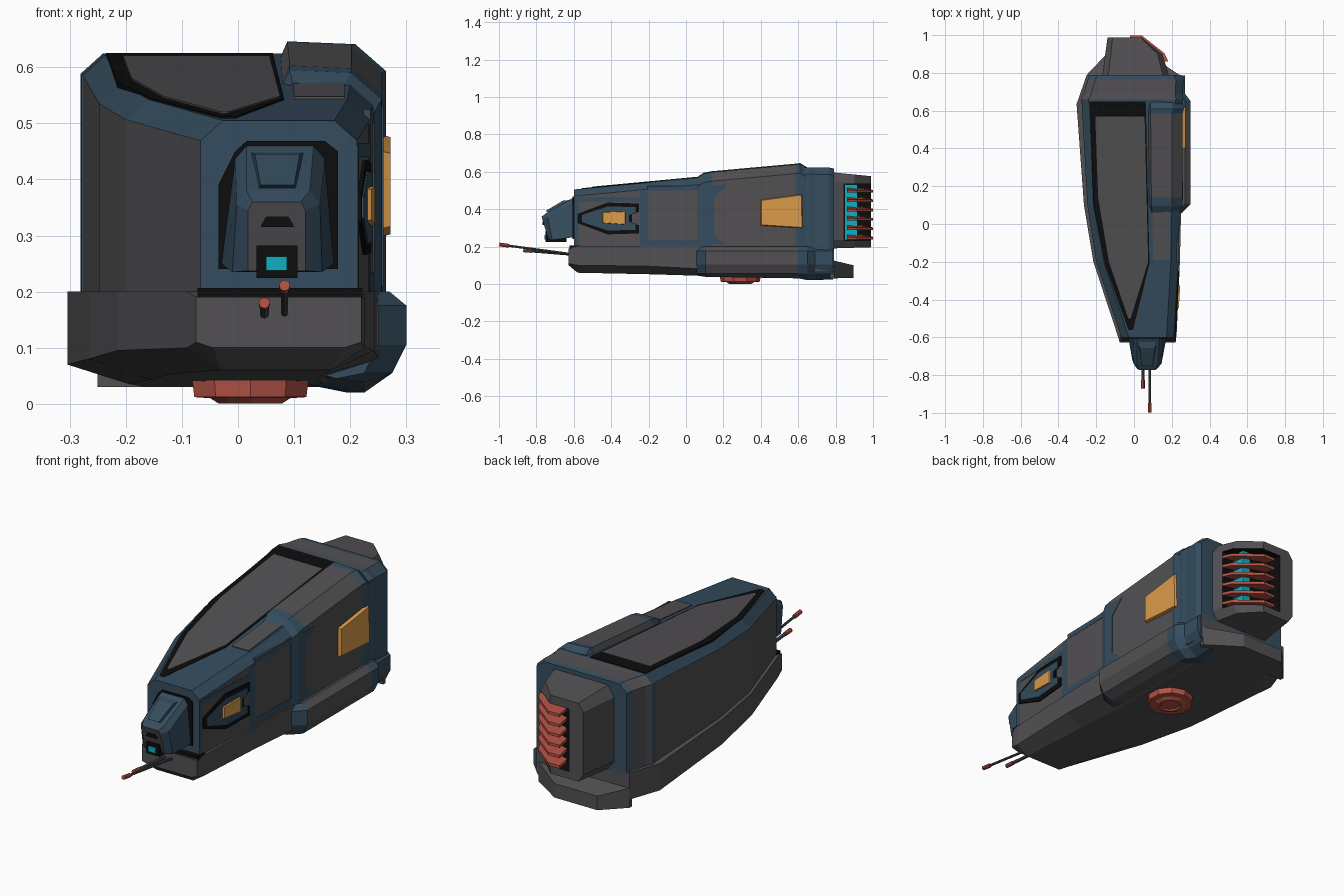
import bpy, bmesh, math
from mathutils import Vector

if "Cube" in bpy.data.objects:
    bpy.data.objects.remove(bpy.data.objects["Cube"])

# Flat colours; every object carries the same slots
COLS = [("gunmetal_grey", (.085, .081, .086)), ("steel_blue", (.035, .073, .112)),
        ("black", (.004, .004, .004)), ("red", (.46, .085, .06)),
        ("amber", (.70, .33, .07)), ("cyan", (.005, .43, .54))]
GREY, BLUE, BLACK, RED, AMBER, CYAN = range(6)
MATS = []
for n, c in COLS:
    m = bpy.data.materials.new(n)
    m.diffuse_color = (*c, 1)
    m.use_nodes = True
    m.node_tree.nodes["Principled BSDF"].inputs["Base Color"].default_value = m.diffuse_color
    MATS.append(m)


def finish(name, bm, colour):
    """colour is a slot number or a rule (centre, normal) -> slot"""
    bmesh.ops.recalc_face_normals(bm, faces=bm.faces)
    for f in bm.faces:
        f.material_index = colour(f.calc_center_median(), f.normal) if callable(colour) else colour
    me = bpy.data.meshes.new(name)
    bm.to_mesh(me)
    bm.free()
    for m in MATS:
        me.materials.append(m)
    ob = bpy.data.objects.new(name, me)
    bpy.context.collection.objects.link(ob)
    return ob


def loft(name, sections, colour):
    bm = bmesh.new()
    rings = [[bm.verts.new(p) for p in s] for s in sections]
    n = len(rings[0])
    for a, b in zip(rings, rings[1:]):
        for i in range(n):
            j = (i + 1) % n
            bm.faces.new((a[i], a[j], b[j], b[i]))
    bm.faces.new(rings[0])
    bm.faces.new(rings[-1])
    return finish(name, bm, colour)


def box(name, x, y, z, colour):
    return loft(name, [[(x[0], y[0], h), (x[1], y[0], h), (x[1], y[1], h), (x[0], y[1], h)] for h in z], colour)


def slab(name, xy, zfun, lo, hi, colour):
    return loft(name, [[(x, y, zfun(y) + d) for x, y in xy] for d in (lo, hi)], colour)


def side_plate(name, yz, xfun, lo, hi, colour, shrink=1.0):
    """Plate on the right wall, optionally with sloping edges"""
    cy = sum(p[0] for p in yz) / len(yz)
    cz = sum(p[1] for p in yz) / len(yz)
    outer = [(cy + (y - cy) * shrink, cz + (z - cz) * shrink) for y, z in yz]
    return loft(name, [[(xfun(y) + lo, y, z) for y, z in yz],
                       [(xfun(y) + hi, y, z) for y, z in outer]], colour)


def rod(name, a, b, r, colour, n=8):
    a, b = Vector(a), Vector(b)
    q = (b - a).to_track_quat('Z', 'Y')
    ring = [q @ Vector((r * math.cos(t * math.tau / n), r * math.sin(t * math.tau / n), 0)) for t in range(n)]
    return loft(name, [[p + v for v in ring] for p in (a, b)], colour)


def roof(y):
    return .505 + (y + .6) * .094


def wall(y):
    return .212 + (y + .6) * .055 if y < -.2 else .235 + (y + .2) * .02


# Upper hull: asymmetric plan, chamfered roof edges
def hull_sec(y, xl, xr, top, c=.04, bot=.18):
    return [(xl, y, bot), (xl, y, top - c * .9), (xl + c, y, top), (xr - c, y, top),
            (xr, y, top - c * .9), (xr, y, bot)]


def hull_rule(c, n):
    return BLUE if n.z > .2 or n.y < -.8 else GREY


loft("upper_hull", [hull_sec(y, xl, wall(y), roof(y)) for y, xl in
                    ((-.6, -.067), (-.2, -.2), (.1, -.247), (.645, -.277))], hull_rule)
loft("rear_collar", [hull_sec(.635, -.279, .255, .621), hull_sec(.66, -.281, .262, .624),
                     hull_sec(.69, -.266, .258, .622), hull_sec(.765, -.245, .262, .622),
                     hull_sec(.79, -.235, .25, .617)],
     lambda c, n: GREY if .67 < c.y < .76 and n.x < .5 else BLUE)

# Raised right shoulder
loft("right_shoulder", [[(xl, y, .18), (xl, y, t - .05), (xl + .022, y, t), (xr - .055, y, t - .005),
                         (xr, y, t - .053), (xr, y, .18)] for y, xl, xr, t in
                        ((.06, .075, .243, .572), (.095, .07, .256, .595), (.14, .07, .257, .603),
                         (.585, .066, .257, .643), (.61, .066, .264, .646), (.645, .066, .258, .625))],
     lambda c, n: BLUE if c.y < .12 or c.y > .59 else GREY)

# Lower skirt with its bulging right segment, and rear tongue
loft("lower_skirt", [[(xl, y, .2 if y > -.6 else .19), (xl, y, zm), (xl + b, y, zb), (xr - b, y, zb), (xr, y, zm),
                      (xr, y, .2 if y > -.6 else .19)] for y, xl, xr, zm, zb, b in
                     ((-.628, -.075, .22, .11, .1, .03), (-.58, -.09, .226, .1, .06, .06),
                      (-.2, -.215, .243, .095, .052, .09), (.1, -.265, .25, .08, .043, .11),
                      (.635, -.304, .262, .07, .035, .11), (.79, -.25, .25, .07, .03, .09))], GREY)
loft("right_skirt_bulge", [[(.12, y, .19), (.27 + g, y, .2), (.3 + g, y, .175), (.3 + g, y, .105),
                            (.275 + g, y, .055), (.225 + g, y, zb), (.12, y, zb + .015)]
                           for y, g, zb in ((.055, -.05, .045), (.105, 0, .038), (.6, 0, .03), (.65, 0, .02),
                                            (.69, -.03, .02), (.785, -.03, .025))],
     lambda c, n: BLUE if c.y < .1 or c.y > .6 else GREY)
loft("rear_tongue", [[(-.25, .77, z0), (-.25, .79, z0), (-.15, .895, z1), (.08, .895, z1), (.24, .79, z0), (.24, .77, z0)]
                     for z0, z1 in ((.03, .032), (.125, .1))], GREY)
box("front_slot", (-.072, .222), (-.622, -.57), (.186, .206), BLACK)

# Long roof panel with black surround
slab("roof_panel_border", [(-.235, .648), (.062, .648), (.082, -.21), (-.005, -.56), (-.03, -.56),
                           (-.155, -.21), (-.215, .1)], roof, -.01, .003, BLACK)
slab("roof_panel", [(-.205, .568), (.056, .568), (.075, -.2), (-.018, -.5), (-.03, -.5),
                    (-.133, -.2), (-.19, .14)], roof, -.01, .006, GREY)
slab("roof_side_panel", [(.098, .07), (.19, .07), (.19, -.19), (.1, -.19)], roof, -.01, .004, GREY)

# Blue painted strips on the right wall
for i, (y0, y1, z0, z1) in enumerate(((-.6, -.575, .2, .46), (-.245, -.205, .2, .5), (-.205, .07, .2, .235),
                                      (-.575, -.245, .44, .465), (-.205, .07, .5, .525))):
    side_plate(f"wall_strip_{i}", [(y0, z0), (y1, z0), (y1, z1), (y0, z1)], wall, -.01, .002, BLUE)
side_plate("shoulder_patch", [(.13, .21), (.21, .21), (.15, .26), (.15, .46), (.22, .53), (.13, .53)],
           lambda y: .257, -.01, .002, BLUE)

# Right wall pod and amber plates
pod = [(-.58, .375), (-.42, .435), (-.25, .43), (-.25, .385), (-.29, .375),
       (-.29, .325), (-.25, .315), (-.25, .27), (-.42, .265), (-.58, .325)]
side_plate("pod_rim", pod, wall, -.01, .007, BLACK)
side_plate("pod_cover", [(-.4 + (y + .4) * .87, .35 + (z - .35) * .76) for y, z in pod], wall, -.01, .01, BLUE)
side_plate("pod_light", [(-.45, .325), (-.32, .315), (-.32, .39), (-.45, .385)], wall, 0, .017, AMBER, .9)
side_plate("shoulder_light", [(.395, .31), (.63, .295), (.625, .483), (.395, .452)],
           lambda y: .257, -.01, .015, AMBER, .92)

# Front sensor head on a black backing plate
loft("head_backing", [[(x, y, z) for x, z in ((-.035, .24), (-.035, .39), (-.005, .45), (.015, .468),
                      (.155, .468), (.178, .45), (.178, .24))] for y in (-.59, -.606)], BLACK)
loft("sensor_head", [
    [(-.03, -.6, .25), (-.005, -.6, .44), (.015, -.6, .463), (.135, -.6, .463), (.155, -.6, .44), (.172, -.6, .25)],
    [(-.01, -.715, .235), (-.002, -.74, .355), (.015, -.745, .38), (.128, -.745, .38), (.146, -.74, .355), (.15, -.715, .235)],
    [(.018, -.735, .237), (.018, -.768, .345), (.026, -.772, .36), (.112, -.772, .36), (.12, -.768, .345), (.12, -.735, .237)]],
    lambda c, n: GREY if n.y < -.85 else BLUE)


def head_y(z):
    return -.605 - (.463 - z) * 1.7


loft("head_visor", [[(x, head_y(z) + .02, z) for x, z in ((.02, .45), (.12, .45), (.104, .38), (.036, .38))],
                    [(x, head_y(z) - .022, z) for x, z in ((.03, .445), (.11, .445), (.1, .39), (.04, .39))]], BLUE)
loft("head_vent", [[(x, y, z) for x, z in ((.04, .315), (.1, .315), (.09, .334), (.05, .334))]
                   for y in (-.74, -.766)], BLACK)
box("lens_housing", (.033, .106), (-.752, -.64), (.224, .282), BLACK)
box("lens", (.05, .087), (-.756, -.74), (.238, .263), CYAN)

# Twin barrels with red muzzles
for i, (x, y, z, r, t) in enumerate(((.083, -.998, .211, .006, .05), (.047, -.87, .18, .008, .045))):
    a, b = Vector((x, -.6, .158)), Vector((x, y, z))
    k = a.lerp(b, 1 - t / (b - a).length)
    rod(f"barrel_{i}", a, k, r, GREY)
    rod(f"muzzle_{i}", k, b, .01, RED)

# Belly hatch
def ring(r, z, n=10):
    return [(.022 + r * math.cos(math.tau * (i + .5) / n), .29 + r * math.sin(math.tau * (i + .5) / n), z) for i in range(n)]


loft("belly_hatch", [ring(.11, .05), ring(.108, .035), ring(.105, .012), ring(.075, .01),
                     ring(.06, .001), ring(.05, .001), ring(.045, .008)], RED)

# Rear engine with a corner opening
plan = [(-.17, .77), (-.14, .988), (.04, .988), (.15, .9), (.19, .77)]
engine = loft("engine", [[(.01 + (x - .01) * k, y, z - (y - .78) * s) for x, y in plan] for z, k, s in
                         ((.19, .82, -.03), (.235, 1, 0), (.545, 1, .03), (.597, .82, .1))], GREY)
cut = loft("engine_cutter", [[(x, y, z) for x, y in ((-.075, 1.1), (-.055, .92), (.06, .92), (.1, .845),
                             (.3, .845), (.3, 1.1))] for z in (.232, .535)], BLACK)
cut.hide_render = True
cut.hide_viewport = True
mod = engine.modifiers.new("opening", 'BOOLEAN')
mod.operation, mod.object, mod.solver = 'DIFFERENCE', cut, 'EXACT'
box("engine_glow", (.06, .104), (.85, .918), (.234, .533), CYAN)
for i in range(6):
    z = .25 + i * .05
    loft(f"engine_fin_{i}", [[(x, y, z + h - d) for x, y, d in (
        (-.02, .998, .012), (.04, .999, .012), (.16, .905, .012), (.182, .86, .012),
        (.1, .86, 0), (.07, .91, 0), (-.02, .94, 0))] for h in (0, .014)], RED)
